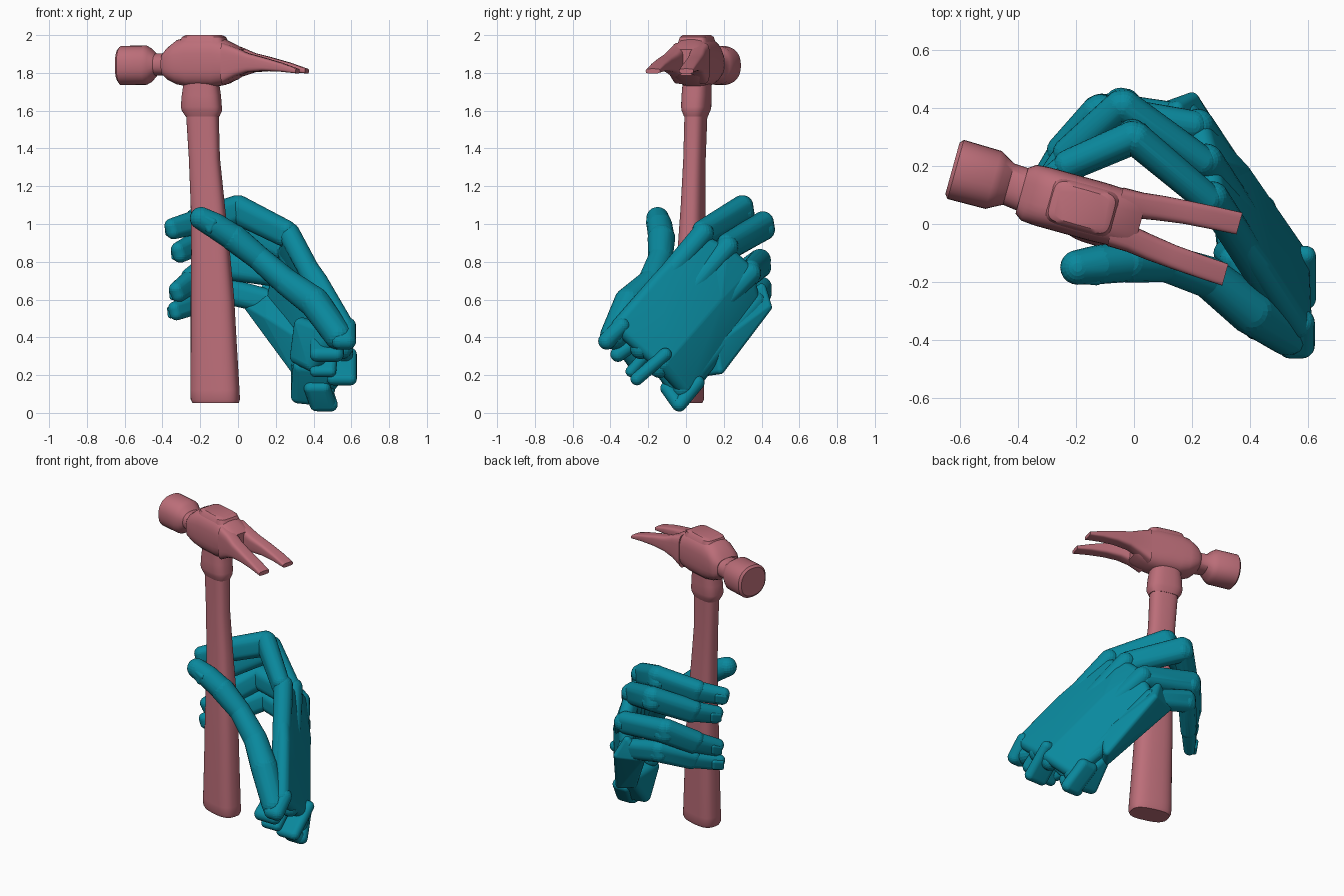
import bpy, bmesh, math
from mathutils import Vector as V, Matrix


def material(name, rgb):
    m = bpy.data.materials.new(name)
    m.diffuse_color = (*rgb, 1)
    return m


TEAL = material("teal", (0.003, 0.25, 0.34))
ROSE = material("rose", (0.50, 0.155, 0.19))


def finish(name, bm, mat, angle=35):
    bmesh.ops.recalc_face_normals(bm, faces=bm.faces[:])
    me = bpy.data.meshes.new(name)
    bm.to_mesh(me)
    bm.free()
    me.materials.append(mat)
    ob = bpy.data.objects.new(name, me)
    bpy.context.collection.objects.link(ob)
    bpy.ops.object.select_all(action='DESELECT')
    ob.select_set(True)
    bpy.context.view_layer.objects.active = ob
    bpy.ops.object.shade_smooth_by_angle(angle=math.radians(angle))
    return ob


def loft(name, rings, mat, power=3.0, n=32):
    """Skin superellipse rings given as (centre, half axis a, half axis b)."""
    bm = bmesh.new()
    loops = []
    for c, a, b in rings:
        loop = []
        for i in range(n):
            t = 2 * math.pi * i / n
            ct, st = math.cos(t), math.sin(t)
            p = c + a * math.copysign(abs(ct) ** (2 / power), ct) \
                  + b * math.copysign(abs(st) ** (2 / power), st)
            loop.append(bm.verts.new(p))
        loops.append(loop)
    for l0, l1 in zip(loops, loops[1:]):
        for i in range(n):
            bm.faces.new((l0[i], l0[(i + 1) % n], l1[(i + 1) % n], l1[i]))
    bm.faces.new(loops[0])
    bm.faces.new(loops[-1])
    return finish(name, bm, mat)


def add_hull(bm, balls):
    """Convex hull around a set of (point, radius) balls."""
    part = bmesh.new()
    for p, r in balls:
        bmesh.ops.create_uvsphere(part, u_segments=20, v_segments=12, radius=r,
                                  matrix=Matrix.Translation(p))
    res = bmesh.ops.convex_hull(part, input=part.verts[:])
    junk = {v for v in res["geom_interior"] + res["geom_unused"]
            if isinstance(v, bmesh.types.BMVert)}
    bmesh.ops.delete(part, geom=list(junk), context='VERTS')
    tmp = bpy.data.meshes.new("tmp")
    part.to_mesh(tmp)
    part.free()
    bm.from_mesh(tmp)
    bpy.data.meshes.remove(tmp)


def hull(name, balls):
    bm = bmesh.new()
    add_hull(bm, [(V(p), r) for p, r in balls])
    return finish(name, bm, TEAL)


def chain(name, balls):
    bm = bmesh.new()
    for a, b in zip(balls, balls[1:]):
        add_hull(bm, [(V(a[0]), a[1]), (V(b[0]), b[1])])
    return finish(name, bm, TEAL)


# ---------- hammer: frame along the head (U), across it (W) and up (Z)
ANG = math.radians(-15.5)
U = V((math.cos(ANG), math.sin(ANG), 0))
W = V((-math.sin(ANG), math.cos(ANG), 0))
Z = V((0, 0, 1))
HEAD = V((-0.19, 0.06, 0))

# handle and collar: z, centre x, half width, half depth
handle = [(0.052, -0.118, 0.122, 0.072), (0.07, -0.12, 0.130, 0.080), (0.12, -0.122, 0.130, 0.080),
          (0.35, -0.128, 0.122, 0.076), (0.6, -0.135, 0.115, 0.073), (0.85, -0.145, 0.102, 0.067),
          (1.1, -0.16, 0.090, 0.058), (1.35, -0.178, 0.082, 0.053), (1.57, -0.188, 0.086, 0.054)]
collar = [(1.57, -0.188, 0.090, 0.056), (1.60, -0.191, 0.106, 0.068), (1.62, -0.194, 0.108, 0.072),
          (1.68, -0.194, 0.103, 0.072), (1.735, -0.194, 0.095, 0.070), (1.78, -0.194, 0.092, 0.07)]
for name, rows in (("handle", handle), ("collar", collar)):
    loft(name, [(V((x, 0.002 + 0.032 * z, z)), U * a, W * b) for z, x, a, b in rows], ROSE, 2.8)


def head_part(name, rows, power):
    """Rows along the head: u, v centre, half width, z low, z high."""
    loft(name, [(HEAD + U * u + W * v + Z * (lo + hi) / 2, W * w, Z * (hi - lo) / 2)
                for u, v, w, lo, hi in rows], ROSE, power)


# striking poll and neck
head_part("poll", [(-0.457, 0.01, 0.092, 1.75, 1.93), (-0.445, 0.01, 0.106, 1.735, 1.943),
                   (-0.31, 0.01, 0.104, 1.737, 1.945), (-0.285, 0.01, 0.090, 1.75, 1.93),
                   (-0.255, 0.01, 0.074, 1.785, 1.902), (-0.2, 0.005, 0.076, 1.785, 1.905),
                   (-0.15, 0, 0.08, 1.77, 1.92)], 2.3)
# head body
head_part("head_body", [(-0.205, 0, 0.082, 1.785, 1.905), (-0.18, 0, 0.100, 1.762, 1.935),
                        (-0.13, 0, 0.104, 1.738, 1.975), (-0.07, 0, 0.104, 1.726, 1.992),
                        (0.07, 0, 0.104, 1.726, 1.992), (0.12, 0, 0.102, 1.735, 1.980),
                        (0.19, 0, 0.104, 1.765, 1.945), (0.22, 0, 0.104, 1.785, 1.925)], 2.9)
# raised eye on top of the head
loft("head_eye", [(HEAD + U * 0.01 + Z * z, U * a, W * b) for z, a, b in
                  ((1.95, 0.13, 0.085), (1.99, 0.11, 0.074), (2.0, 0.09, 0.062))], ROSE, 5)
# two claw tines, spreading and drooping
for side, label in ((1, "back"), (-1, "front")):
    head_part("claw_" + label, [(0.13, side * 0.055, 0.050, 1.742, 1.960),
                                (0.2, side * 0.060, 0.046, 1.78, 1.935),
                                (0.27, side * 0.070, 0.044, 1.803, 1.905),
                                (0.36, side * 0.080, 0.041, 1.81, 1.882),
                                (0.46, side * 0.087, 0.040, 1.806, 1.854),
                                (0.55, side * 0.092, 0.039, 1.797, 1.822)], 4)

# ---------- hand: four curled fingers as knuckle, middle joint, end joint, tip
fingers = {
    "index": [(0.25, 0.09, 0.95), (0.0, 0.30, 1.075), (-0.22, 0.205, 1.01), (-0.345, 0.11, 0.975)],
    "middle": [(0.23, 0.22, 0.88), (-0.04, 0.41, 0.99), (-0.22, 0.25, 0.895), (-0.31, 0.13, 0.85)],
    "ring": [(0.20, 0.34, 0.74), (-0.12, 0.39, 0.79), (-0.24, 0.26, 0.70), (-0.32, 0.14, 0.64)],
    "pinky": [(0.16, 0.37, 0.59), (-0.08, 0.40, 0.65), (-0.22, 0.25, 0.58), (-0.33, 0.13, 0.54)],
}
wrist = [(0.545, -0.34, 0.44), (0.55, -0.24, 0.34), (0.54, -0.14, 0.24), (0.46, -0.02, 0.13)]
SIDE = V((-0.1, 0.1, 1)).normalized()
for (name, pts), base in zip(fingers.items(), wrist):
    p = [V(q) for q in pts]
    k = 0.9 if name == "pinky" else 1.0

    # blocky phalanx: two side by side balls at either end
    def phalanx(part, i, j, ri, rj, wide):
        axis = (p[j] - p[i]).normalized()
        s = (SIDE - axis * SIDE.dot(axis)).normalized() * wide * k
        hull(f"{name}_{part}", [(p[i] + s, ri * k), (p[i] - s, ri * k), (p[j] + s, rj * k), (p[j] - s, rj * k)])

    phalanx("proximal", 0, 1, 0.052, 0.058, 0.02)
    phalanx("middle", 1, 2, 0.056, 0.052, 0.022)
    phalanx("distal", 2, 3, 0.049, 0.040, 0.016)
    # fingernail on the outer side of the tip
    d = (p[3] - p[2]).normalized()
    out = d.cross(SIDE).normalized()
    out = out if out.x < 0 else -out
    s = SIDE * 0.018
    hull(name + "_nail", [(p[3] + d * t + out * o + q, 0.014) for t, o in ((-0.035, 0.036), (0.015, 0.028)) for q in (s, -s)])
    # long bone in the back of the hand
    chain(name + "_metacarpal", [(base, 0.055), (p[0] + V((0.02, 0, 0)), 0.058 * k)])

# thumb
chain("thumb_base", [((0.53, -0.38, 0.41), 0.075), ((0.405, -0.30, 0.585), 0.082), ((0.26, -0.185, 0.69), 0.072),
                     ((0.11, -0.135, 0.82), 0.065), ((-0.02, -0.13, 0.925), 0.073)])
chain("thumb_tip", [((-0.02, -0.13, 0.925), 0.07), ((-0.12, -0.14, 0.99), 0.068),
                    ((-0.195, -0.15, 1.03), 0.060)])
hull("thumb_nail", [((-0.13, -0.19, 1.01), 0.022), ((-0.20, -0.185, 1.045), 0.02),
                    ((-0.15, -0.185, 0.97), 0.02)])


def plate(name, pts, r):
    hull(name, [(p, r) for p in pts])


# flat palm plate, split in two slabs that follow the bend of the back
plate("palm_radial", [(0.28, 0.06, 0.91), (0.26, 0.18, 0.85), (0.57, -0.35, 0.46),
                      (0.56, -0.12, 0.26), (0.36, 0.17, 0.6), (0.43, -0.14, 0.7)], 0.045)
plate("palm_ulnar", [(0.26, 0.2, 0.85), (0.23, 0.31, 0.75), (0.2, 0.34, 0.62), (0.36, 0.17, 0.6),
                     (0.56, -0.12, 0.26), (0.47, -0.01, 0.14), (0.38, 0.1, 0.25)], 0.045)
# slab on the little finger side
plate("heel_pad", [(0.36, 0.18, 0.23), (0.31, 0.11, 0.22), (0.31, 0.10, 0.40), (0.06, 0.38, 0.56),
                   (0.16, 0.25, 0.50), (0.20, 0.43, 0.56), (0.15, 0.40, 0.66), (0.36, 0.16, 0.36)], 0.025)
# pad under the thumb and the heel of the palm
plate("thumb_pad", [(0.40, -0.26, 0.26), (0.50, -0.36, 0.40), (0.34, -0.12, 0.46), (0.32, -0.1, 0.30)], 0.045)
plate("palm_heel", [(0.32, -0.02, 0.09), (0.42, -0.02, 0.08), (0.32, 0.10, 0.24), (0.33, -0.12, 0.24),
                    (0.48, -0.12, 0.22)], 0.04)

# thin wrist fins: two ends, half thickness, half reach in x
fins = [((0.55, -0.26, 0.18), (0.55, -0.11, 0.31), 0.034, 0.045), ((0.46, -0.035, 0.045), (0.42, 0.06, 0.16), 0.038, 0.03),
        ((0.56, -0.42, 0.38), (0.56, -0.34, 0.46), 0.045, 0.02), ((0.45, -0.04, 0.045), (0.42, -0.10, 0.13), 0.036, 0.035),
        ((0.47, -0.36, 0.31), (0.47, -0.26, 0.38), 0.04, 0.05), ((0.45, -0.29, 0.22), (0.46, -0.20, 0.32), 0.03, 0.04)]
for i, (a, b, r, reach) in enumerate(fins):
    x = V((reach, 0, 0))
    hull(f"wrist_fin_{i + 1}", [(V(q) + o, r) for q in (a, b) for o in (x, -x)])
